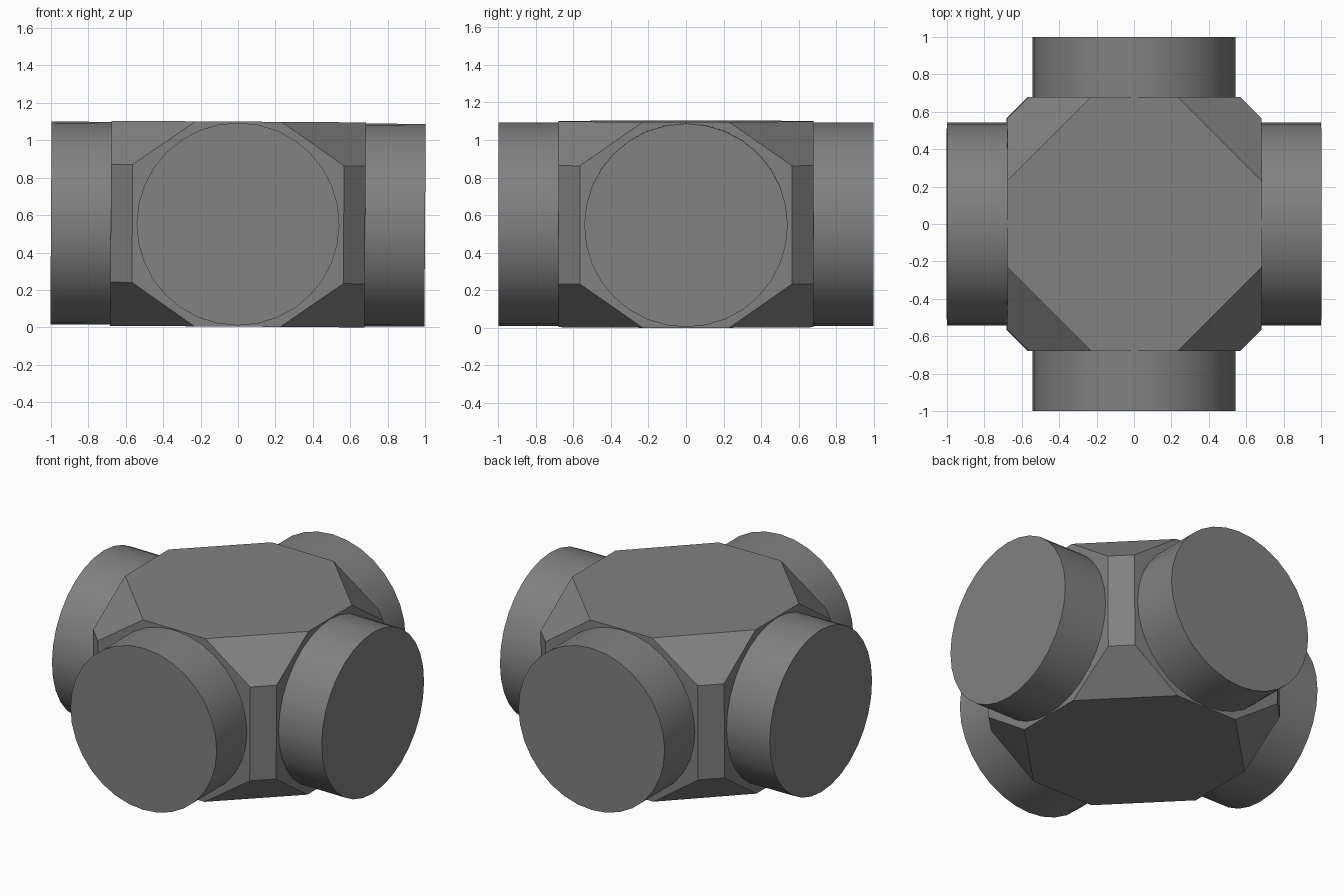
import bpy, bmesh, math
from mathutils import Matrix

if "Cube" in bpy.data.objects:
    bpy.data.objects.remove(bpy.data.objects["Cube"], do_unlink=True)

CENTRE_Z = 0.552
HALF_HEIGHT = 0.548
HALF_WIDTH = 0.68
# the whole fitting leans very slightly toward +x
LEAN = Matrix.Translation((0, 0, CENTRE_Z)) @ Matrix.Rotation(0.0065, 4, 'Y')

grey = bpy.data.materials.new("cast_grey")
grey.use_nodes = True
colour = (0.22, 0.22, 0.22, 1)
grey.diffuse_color = colour
grey.node_tree.nodes["Principled BSDF"].inputs["Base Color"].default_value = colour


def add_part(name, bm, smooth=False):
    bm.transform(LEAN)
    bmesh.ops.recalc_face_normals(bm, faces=bm.faces)
    mesh = bpy.data.meshes.new(name)
    bm.to_mesh(mesh)
    bm.free()
    mesh.materials.append(grey)
    obj = bpy.data.objects.new(name, mesh)
    bpy.context.collection.objects.link(obj)
    if smooth:
        bpy.ops.object.select_all(action='DESELECT')
        obj.select_set(True)
        bpy.context.view_layer.objects.active = obj
        bpy.ops.object.shade_smooth_by_angle(angle=math.radians(35))
    return obj


# central hub: a block with cut corners and chamfered upright edges
bm = bmesh.new()
for sx in (-1, 1):
    for sy in (-1, 1):
        for sz in (-1, 1):
            for inset, z in ((0.23, HALF_HEIGHT), (0.565, 0.315)):
                bm.verts.new((sx * inset, sy * HALF_WIDTH, sz * z))
                bm.verts.new((sx * HALF_WIDTH, sy * inset, sz * z))
bmesh.ops.convex_hull(bm, input=bm.verts)
bmesh.ops.dissolve_limit(bm, angle_limit=math.radians(2),
                         verts=bm.verts, edges=bm.edges)
add_part("hub", bm)

# four round arms, each rooted inside the hub
ARM_START = 0.6
for i, name in enumerate(("left_arm", "back_arm", "right_arm", "front_arm")):
    bm = bmesh.new()
    bmesh.ops.create_cone(bm, cap_ends=True, segments=32, radius1=0.542,
                          radius2=0.542, depth=1 - ARM_START)
    place = (Matrix.Rotation(i * math.pi / 2, 4, 'Z')
             @ Matrix.Translation(((1 + ARM_START) / 2, 0, 0))
             @ Matrix.Rotation(math.pi / 2, 4, 'Y'))
    bm.transform(place)
    add_part(name, bm, smooth=True)
